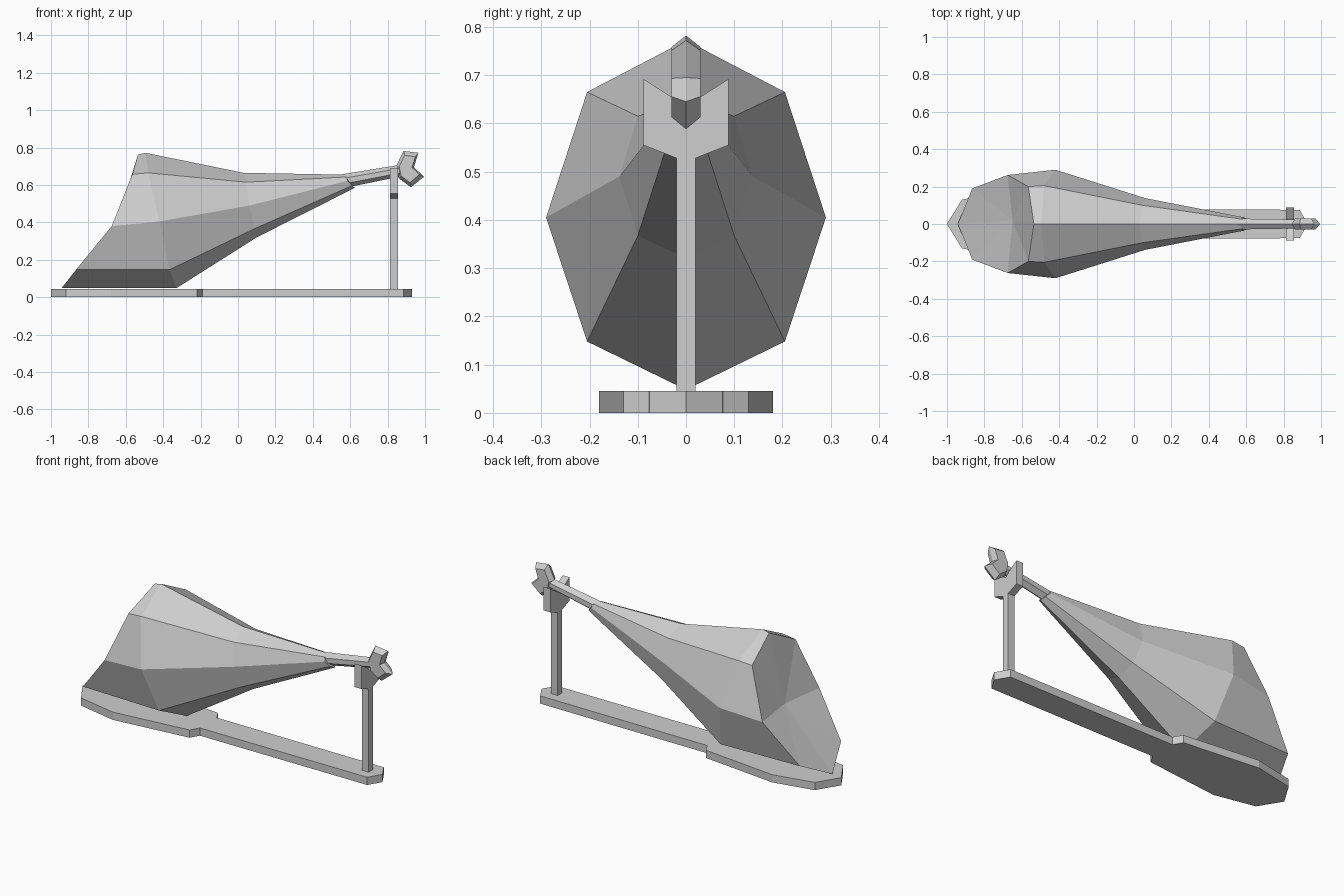
import bpy
import bmesh

cube = bpy.data.objects.get("Cube")
if cube:
    bpy.data.objects.remove(cube, do_unlink=True)

GREY = (0.62, 0.62, 0.62, 1.0)
mat = bpy.data.materials.new("plain grey")
mat.use_nodes = True
mat.diffuse_color = GREY
mat.node_tree.nodes["Principled BSDF"].inputs["Base Color"].default_value = GREY


def loft(name, rings, dimple=None):
    """Skin a row of equal rings; cap the ends, the first one as a fan if a dimple is given."""
    bm = bmesh.new()
    loops = [[bm.verts.new(p) for p in ring] for ring in rings]
    n = len(loops[0])
    for a, b in zip(loops, loops[1:]):
        for i in range(n):
            j = (i + 1) % n
            bm.faces.new((a[i], a[j], b[j], b[i]))
    if dimple:
        c = bm.verts.new(dimple)
        for i in range(n):
            bm.faces.new((loops[0][i], loops[0][(i + 1) % n], c))
    else:
        bm.faces.new(loops[0])
    bm.faces.new(loops[-1])
    bmesh.ops.recalc_face_normals(bm, faces=bm.faces)
    mesh = bpy.data.meshes.new(name)
    bm.to_mesh(mesh)
    bm.free()
    mesh.materials.append(mat)
    obj = bpy.data.objects.new(name, mesh)
    bpy.context.collection.objects.link(obj)
    return obj


def mirrored(half):
    """Close a half outline by mirroring it across y; points on y = 0 stay single."""
    return half + [(x, -y, z) for x, y, z in reversed(half) if y > 0]


def prism(name, half, axis, depth):
    """Extrude a mirrored half outline along one axis."""
    ring = mirrored(half)
    far = [tuple(v + depth * (i == axis) for i, v in enumerate(p)) for p in ring]
    return loft(name, [ring, far])


# Stand base: wide board under the ham, narrow board under the post
base = [(-1, 0), (-.92, .13), (-.68, .18), (-.22, .13), (-.19, .078), (.885, .076), (.93, 0)]
prism("stand_base", [(x, y, 0) for x, y in base], 0 + 2, .045)

# Post and notched cradle
prism("stand_post", [(.812, .02, .04), (.812, .02, .54)], 0, .043)
cradle = [(0, .628), (.03, .655), (.088, .692), (.088, .555), (.02, .528)]
prism("stand_cradle", [(.812, y, z) for y, z in cradle], 0, .043)

# Ham: half rings from the cut end to the shank, top to bottom
ham = [
    [(-.535, 0, .762), (-.565, .2, .657), (-.675, .262, .38), (-.865, .19, .148), (-.942, 0, .05)],
    [(-.495, 0, .772), (-.48, .205, .665), (-.42, .29, .405), (-.365, .205, .148), (-.33, 0, .048)],
    [(.03, 0, .665), (.045, .1, .615), (.06, .138, .49), (.09, .1, .367), (.1, 0, .32)],
    [(.58, 0, .655), (.58, .025, .643), (.585, .036, .622), (.61, .026, .597), (.625, 0, .585)],
]
loft("ham", [mirrored(h) for h in ham], dimple=(-.65, .02, .39))


# Shank bone: six-sided, rising toward the knuckle
def bone_ring(x, top, low, w):
    h = top - low
    return mirrored([(x, 0, top), (x, w, top - h * .3), (x, w, top - h * .7), (x, 0, low)])


loft("shank_bone", [bone_ring(.5, .648, .57, .03), bone_ring(.88, .71, .648, .024)])

# Knuckle: forked profile, thinner toward its sides
profile = [(.845, .7), (.885, .782), (.965, .772), (.94, .695), (.995, .645), (.925, .588), (.86, .635)]
cx, cz = .905, .688
side = [(cx + (x - cx) * .72, cz + (z - cz) * .75) for x, z in profile]
loft("knuckle", [
    [(x, -.03, z) for x, z in side],
    [(x, 0, z) for x, z in profile],
    [(x, .03, z) for x, z in side],
])
